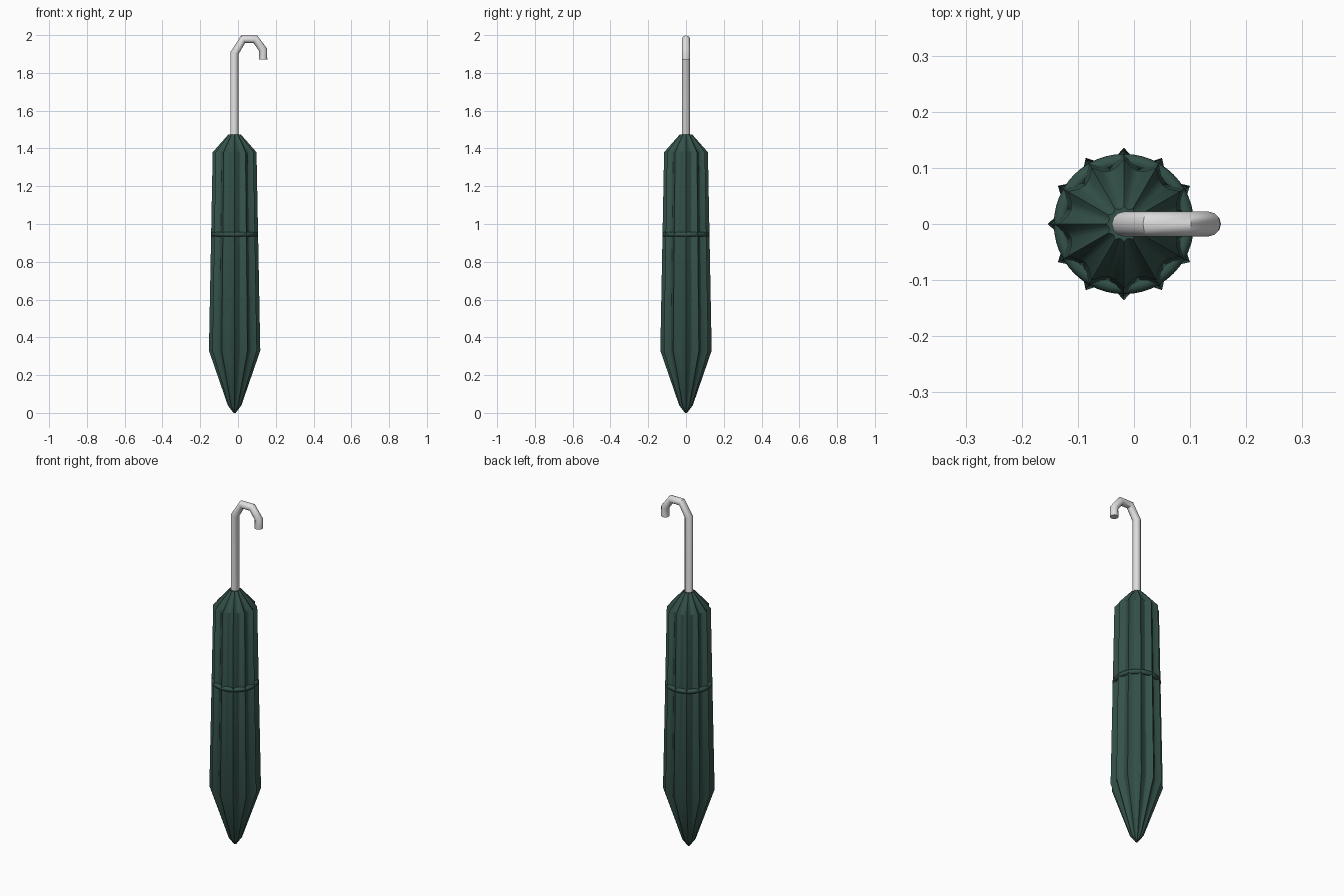
import bpy, bmesh, math

if "Cube" in bpy.data.objects:
    bpy.data.objects.remove(bpy.data.objects["Cube"])

AXIS_X = -0.018


def material(name, rgb):
    m = bpy.data.materials.new(name)
    m.diffuse_color = (*rgb, 1)
    m.use_nodes = True
    m.node_tree.nodes["Principled BSDF"].inputs["Base Color"].default_value = m.diffuse_color
    return m


green = material("dark green cloth", (0.034, 0.082, 0.068))
grey = material("light grey handle", (0.75, 0.74, 0.74))


def finish(obj, mat, angle):
    obj.data.materials.clear()
    obj.data.materials.append(mat)
    bpy.ops.object.select_all(action='DESELECT')
    obj.select_set(True)
    bpy.context.view_layer.objects.active = obj
    bpy.ops.object.shade_smooth_by_angle(angle=math.radians(angle))


# Folded canopy: twelve ribs with scalloped cloth between, lofted up the axis
RIBS, STEPS = 12, 4
SCALLOP = (1.0, 0.88, 0.84, 0.88)
PROFILE = [(0.0, 0.006), (0.04, 0.036), (0.33, 0.136), (1.38, 0.116), (1.475, 0.032)]
bm = bmesh.new()
rings = []
for z, radius in PROFILE:
    ring = []
    for i in range(RIBS * STEPS):
        a = 2 * math.pi * i / (RIBS * STEPS)
        r = radius * SCALLOP[i % STEPS]
        ring.append(bm.verts.new((AXIS_X + r * math.cos(a), r * math.sin(a), z)))
    rings.append(ring)
for low, high in zip(rings, rings[1:]):
    for i in range(len(low)):
        j = (i + 1) % len(low)
        bm.faces.new((low[i], low[j], high[j], high[i]))
bm.faces.new(rings[0][::-1])
bm.faces.new(rings[-1])
mesh = bpy.data.meshes.new("folded_canopy")
bm.to_mesh(mesh)
bm.free()
canopy = bpy.data.objects.new("folded_canopy", mesh)
bpy.context.collection.objects.link(canopy)
finish(canopy, green, 30)

# Tie band around the middle
bpy.ops.mesh.primitive_torus_add(location=(AXIS_X, 0, 0.945), major_radius=0.112,
                                 minor_radius=0.013, major_segments=48, minor_segments=10)
band = bpy.context.object
band.name = "tie_band"
finish(band, green, 60)

# Shaft bending into the crook handle
PATH = [(AXIS_X, 0.1), (AXIS_X, 1.905), (0.027, 1.978), (0.092, 1.978),
        (0.133, 1.922), (0.133, 1.87)]
curve = bpy.data.curves.new("shaft_and_handle", 'CURVE')
curve.dimensions = '3D'
curve.bevel_depth = 0.022
curve.bevel_resolution = 4
curve.use_fill_caps = True
spline = curve.splines.new('POLY')
spline.points.add(len(PATH) - 1)
for p, (x, z) in zip(spline.points, PATH):
    p.co = (x, 0, z, 1)
shaft = bpy.data.objects.new("shaft_and_handle", curve)
bpy.context.collection.objects.link(shaft)
bpy.ops.object.select_all(action='DESELECT')
shaft.select_set(True)
bpy.context.view_layer.objects.active = shaft
bpy.ops.object.convert(target='MESH')
finish(bpy.context.object, grey, 40)
